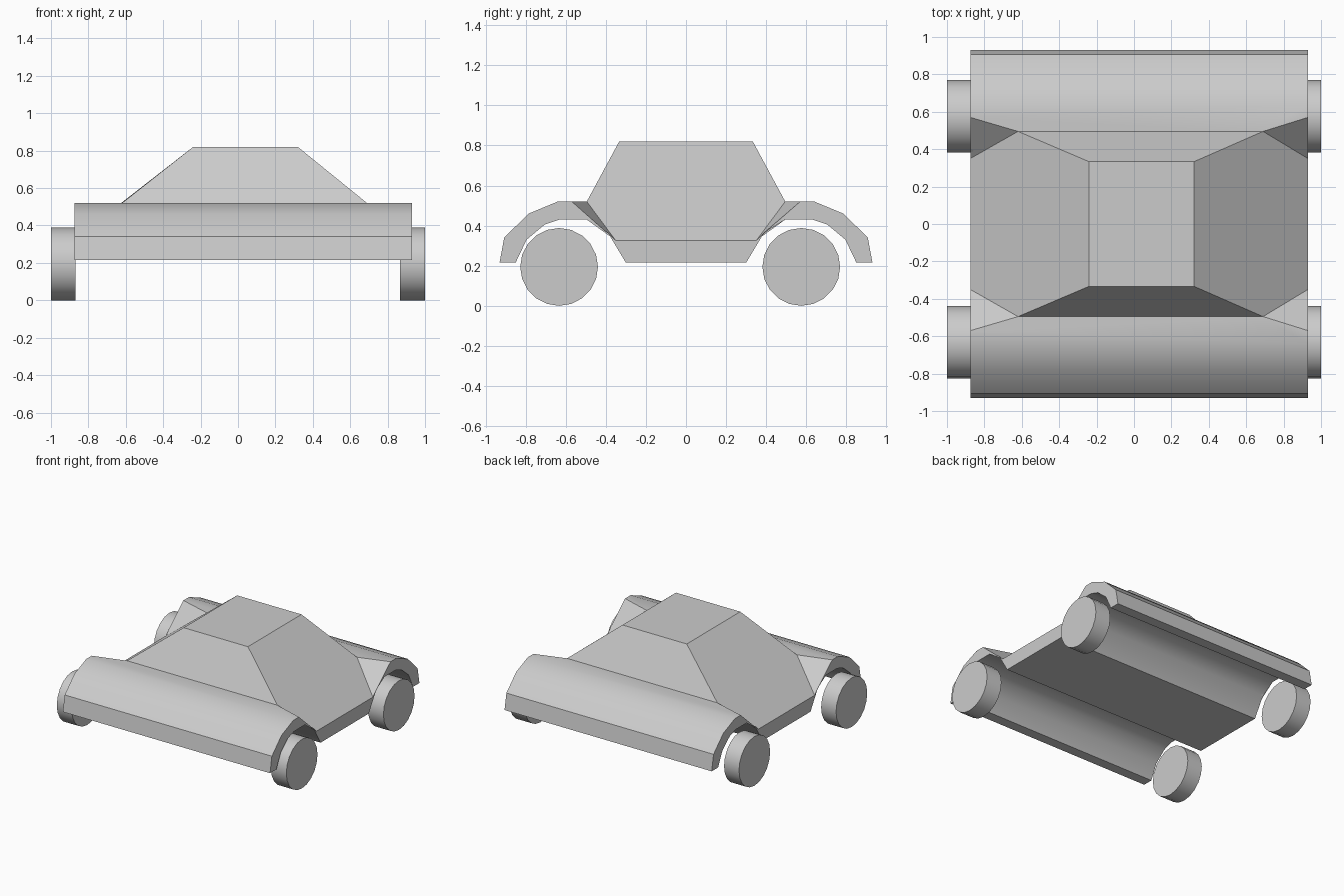
import bpy, bmesh, math
from mathutils import Matrix

if "Cube" in bpy.data.objects:
    bpy.data.objects.remove(bpy.data.objects["Cube"])

XL, XR = -0.875, 0.93


def finish(bm, name, angle):
    bmesh.ops.recalc_face_normals(bm, faces=bm.faces)
    me = bpy.data.meshes.new(name)
    bm.to_mesh(me)
    bm.free()
    ob = bpy.data.objects.new(name, me)
    bpy.context.collection.objects.link(ob)
    bpy.ops.object.select_all(action='DESELECT')
    ob.select_set(True)
    bpy.context.view_layer.objects.active = ob
    bpy.ops.object.shade_smooth_by_angle(angle=math.radians(angle))
    return ob


# Half side profile (y, z): sill shoulder, over the fender, back under the arch
half = [(0.35, 0.325), (0.57, 0.52), (0.64, 0.52), (0.785, 0.46), (0.907, 0.34),
        (0.93, 0.215), (0.85, 0.215), (0.795, 0.33), (0.705, 0.405), (0.63, 0.43),
        (0.495, 0.43), (0.39, 0.365), (0.30, 0.215)]
n = len(half)

bm = bmesh.new()
# ends[side][direction] holds the profile vertices
ends = [[[bm.verts.new((x, s * y, z)) for y, z in half] for s in (-1, 1)] for x in (XL, XR)]
# Cabin foot and roof corners
foot = [[bm.verts.new((x, s * 0.495, 0.52)) for s in (-1, 1)] for x in (-0.62, 0.69)]
roof = [[bm.verts.new((x, s * 0.333, 0.82)) for s in (-1, 1)] for x in (-0.24, 0.32)]

for d in (0, 1):
    a, b = ends[0][d], ends[1][d]
    # Fender skin and wheel tunnel
    for i in range(2, n - 1):
        bm.faces.new((a[i], b[i], b[i + 1], a[i + 1]))
    # Fender top and windscreen
    bm.faces.new((a[2], b[2], b[1], foot[1][d], foot[0][d], a[1]))
    bm.faces.new((foot[0][d], foot[1][d], roof[1][d], roof[0][d]))
    # Notch between fender and cabin side
    for s in (0, 1):
        bm.faces.new((ends[s][d][1], foot[s][d], ends[s][d][0]))
for s in (0, 1):
    f, b = ends[s]
    # Cabin side and flat flank
    bm.faces.new((f[0], b[0], foot[s][1], roof[s][1], roof[s][0], foot[s][0]))
    bm.faces.new(f + b[::-1])
# Roof and floor
bm.faces.new((roof[0][0], roof[1][0], roof[1][1], roof[0][1]))
bm.faces.new((ends[0][0][-1], ends[1][0][-1], ends[1][1][-1], ends[0][1][-1]))
finish(bm, "body", 35)


# Wheels: short 20-sided drums
def wheel(name, x0, x1, y):
    bm = bmesh.new()
    m = Matrix.Translation(((x0 + x1) / 2, y, 0.194)) @ Matrix.Rotation(math.pi / 2, 4, 'Y')
    bmesh.ops.create_cone(bm, cap_ends=True, segments=20, radius1=0.194, radius2=0.194,
                          depth=x1 - x0, matrix=m)
    finish(bm, name, 35)


for end, y in (("front", -0.633), ("rear", 0.575)):
    wheel(end + "_left_wheel", -1.0, -0.87, y)
    wheel(end + "_right_wheel", 0.867, 1.0, y)
